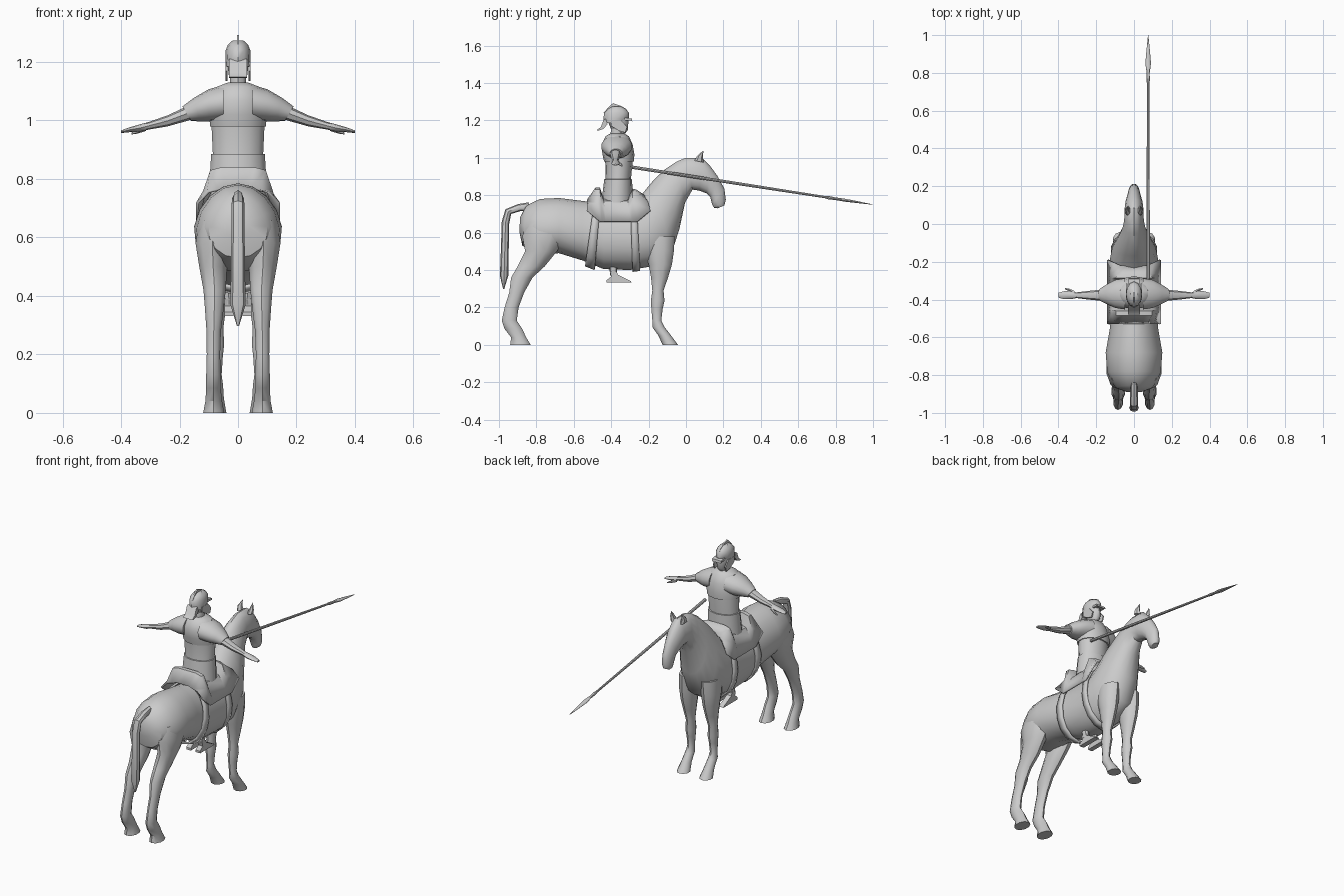
import bpy, bmesh, math
from mathutils import Vector as V

grey = bpy.data.materials.new("plain grey")
grey.diffuse_color = (0.6, 0.6, 0.6, 1)


def finish(name, bm, mirror=False, thick=0):
    bmesh.ops.recalc_face_normals(bm, faces=bm.faces)
    me = bpy.data.meshes.new(name)
    bm.to_mesh(me)
    bm.free()
    me.materials.append(grey)
    ob = bpy.data.objects.new(name, me)
    bpy.context.collection.objects.link(ob)
    if thick:
        ob.modifiers.new("thickness", 'SOLIDIFY').thickness = thick
    if mirror:
        ob.modifiers.new("mirror", 'MIRROR')
    bpy.ops.object.select_all(action='DESELECT')
    ob.select_set(True)
    bpy.context.view_layer.objects.active = ob
    bpy.ops.object.shade_smooth_by_angle(angle=math.radians(40))
    return ob


def loft(name, rings, n=12, side=(1, 0, 0), mirror=False, cap=True, thick=0, pinch=0.0):
    """Each ring is (one edge point, opposite edge point, half width along side)."""
    bm = bmesh.new()
    loops = []
    for a, b, w in rings:
        a, b = V(a), V(b)
        loop = []
        for i in range(n):
            t = math.tau * i / n
            loop.append(bm.verts.new((a + b) / 2 + (a - b) / 2 * math.cos(t)
                        + V(side) * w * math.sin(t) * (1 - pinch * math.cos(t))))
        loops.append(loop)
    for p, q in zip(loops, loops[1:]):
        for i in range(n):
            j = (i + 1) % n
            bm.faces.new((p[i], p[j], q[j], q[i]))
    if cap:
        bm.faces.new(loops[0])
        bm.faces.new(loops[-1])
    return finish(name, bm, mirror, thick)


def upright(name, rows, **kw):
    """Rows of (z, back y, front y, centre x, half width)."""
    return loft(name, [((x, y0, z), (x, y1, z), w) for z, y0, y1, x, w in rows], **kw)


def plate(name, outline, x, width, mirror=False):
    """Side outline in (y, z) extruded along x."""
    bm = bmesh.new()
    f = bm.faces.new([bm.verts.new((x - width / 2, y, z)) for y, z in outline])
    r = bmesh.ops.extrude_face_region(bm, geom=[f])
    for v in r['geom']:
        if isinstance(v, bmesh.types.BMVert):
            v.co.x += width
    return finish(name, bm, mirror)


# horse body, neck and head in one loft: top y, z, bottom y, z, half width
body = [(-.888, .68, -.89, .60, .04), (-.855, .745, -.875, .53, .10), (-.78, .78, -.79, .48, .142),
        (-.68, .785, -.68, .49, .15), (-.56, .77, -.55, .45, .128), (-.44, .755, -.44, .405, .125),
        (-.30, .76, -.30, .40, .13), (-.24, .80, -.18, .42, .132), (-.17, .885, -.08, .48, .115),
        (-.11, .94, -.035, .62, .085), (-.05, .98, -.005, .76, .062), (0, 1.0, .035, .83, .052),
        (.085, 1.0, .07, .825, .05), (.13, .955, .11, .81, .045), (.17, .90, .13, .79, .036),
        (.205, .835, .14, .75, .03), (.213, .775, .15, .733, .028), (.205, .745, .17, .73, .018)]
loft("horse_body", [((0, a, b), (0, c, d), w) for a, b, c, d, w in body], n=16, pinch=.12)

# ears
loft("horse_ears", [((.035, .045, .985), (.03, .095, .975), .016),
                    ((.04, .06, 1.01), (.036, .09, 1.0), .012),
                    ((.034, .091, 1.038), (.034, .093, 1.034), .001)], n=6, mirror=True)

# hind legs
upright("hind_legs", [(.66, -.85, -.62, .085, .05), (.58, -.875, -.64, .088, .06),
                      (.50, -.86, -.69, .085, .05), (.42, -.90, -.755, .08, .04),
                      (.36, -.935, -.82, .081, .034), (.28, -.945, -.865, .083, .026),
                      (.20, -.97, -.895, .084, .024), (.13, -.985, -.905, .084, .026),
                      (.085, -.97, -.875, .084, .026), (.04, -.935, -.855, .083, .03),
                      (0, -.94, -.83, .083, .038)], n=10, mirror=True)

# front legs
upright("front_legs", [(.58, -.22, -.06, .07, .05), (.50, -.215, -.065, .073, .05),
                       (.43, -.20, -.075, .073, .042), (.36, -.187, -.096, .073, .034),
                       (.29, -.18, -.12, .074, .025), (.235, -.188, -.115, .074, .028),
                       (.19, -.185, -.125, .074, .023), (.13, -.18, -.132, .075, .02),
                       (.095, -.18, -.115, .075, .025), (.05, -.148, -.08, .075, .028),
                       (0, -.125, -.043, .075, .037)], n=10, mirror=True)

# tail
loft("tail", [((0, -.84, .762), (0, -.845, .715), .016), ((0, -.90, .752), (0, -.885, .715), .02),
              ((0, -.965, .725), (0, -.935, .70), .022), ((0, -.985, .66), (0, -.945, .65), .022),
              ((0, -.99, .50), (0, -.948, .50), .024), ((0, -.995, .37), (0, -.95, .37), .026),
              ((0, -.978, .298), (0, -.972, .298), .004)], n=8)

# saddle: arched shell, stations of y, top z, top half width, lower edge y, lower edge z
bm = bmesh.new()
rows = []
for y, zt, wt, yl, zl in [(-.53, .775, .07, -.53, .72), (-.485, .84, .095, -.46, .66),
                          (-.46, .84, .095, -.45, .66), (-.44, .78, .09, -.43, .66),
                          (-.31, .78, .09, -.31, .66), (-.285, .835, .095, -.29, .66),
                          (-.265, .83, .09, -.26, .66), (-.22, .80, .07, -.19, .72)]:
    half = [(0, y, zt), (wt * .6, y, zt), (wt, y, zt - .01),
            ((wt + .143) / 2, (y + yl) / 2, (zt + zl) / 2 + .01), (.143, yl, zl)]
    rows.append([bm.verts.new((-p[0], p[1], p[2])) for p in half[:0:-1]]
                + [bm.verts.new(p) for p in half])
for p, q in zip(rows, rows[1:]):
    for i in range(len(p) - 1):
        bm.faces.new((p[i], p[i + 1], q[i + 1], q[i]))
finish("saddle", bm, thick=.01)

# girth straps
loft("rear_girth", [((0, -.49, .775), (0, -.54, .42), .141), ((0, -.455, .775), (0, -.49, .40), .141)],
     n=16, cap=False, thick=.012)
loft("front_girth", [((0, -.30, .775), (0, -.285, .39), .142), ((0, -.265, .78), (0, -.245, .395), .142)],
     n=16, cap=False, thick=.012)

# rider legs, mostly inside the horse, and feet
upright("rider_legs", [(.77, -.43, -.31, .045, .04), (.60, -.42, -.33, .04, .035),
                       (.45, -.415, -.365, .033, .02), (.37, -.405, -.37, .031, .016)], n=8, mirror=True)
plate("rider_feet", [(-.407, .39), (-.40, .365), (-.425, .345), (-.425, .332), (-.29, .332),
                     (-.295, .34), (-.365, .375), (-.37, .39)], .031, .03, True)

# rider torso, cuirass and neck
upright("rider_torso", [(.74, -.45, -.29, 0, .10), (.80, -.44, -.295, 0, .098), (.88, -.43, -.295, 0, .088),
                        (.985, -.432, -.285, 0, .093), (1.06, -.44, -.29, 0, .09)], n=14)
upright("tunic_hem", [(.765, -.452, -.285, 0, .102), (.885, -.437, -.288, 0, .094),
                      (.887, -.42, -.31, 0, .08)], n=14)
upright("cuirass", [(.98, -.438, -.278, 0, .098), (1.02, -.447, -.276, 0, .101),
                    (1.07, -.452, -.285, 0, .10), (1.115, -.43, -.305, 0, .075),
                    (1.13, -.405, -.33, 0, .035)], n=14)
upright("neck", [(1.10, -.405, -.335, 0, .03), (1.17, -.40, -.335, 0, .028)], n=10)

# shoulder guards
loft("shoulder_guards", [((.048, -.37, 1.122), (.05, -.37, 1.0), .084),
                         ((.10, -.37, 1.107), (.10, -.37, .996), .076),
                         ((.15, -.372, 1.078), (.13, -.372, .997), .055),
                         ((.19, -.374, 1.048), (.16, -.374, .998), .034)],
     n=14, side=(0, 1, 0), mirror=True)

# outstretched arms with hands and thumbs
arm = [(.12, 1.075, 1.015, .033), (.18, 1.046, .997, .029), (.24, 1.018, .98, .023), (.305, .995, .969, .015),
       (.335, .987, .962, .021), (.37, .977, .96, .021), (.40, .966, .957, .013)]
loft("arms", [((x, -.377, a), (x, -.377, b), w) for x, a, b, w in arm], n=8, side=(0, 1, 0), mirror=True)
loft("thumbs", [((.315, -.362, .982), (.315, -.362, .964), .009), ((.345, -.348, .97), (.345, -.348, .955), .008),
                ((.365, -.343, .958), (.365, -.343, .952), .004)], n=6, side=(0, 1, 0), mirror=True)

# head and helmet
upright("head", [(1.13, -.375, -.325, 0, .018), (1.15, -.40, -.31, 0, .031),
                 (1.20, -.42, -.308, 0, .037), (1.24, -.415, -.315, 0, .037)], n=12)
upright("helmet", [(1.185, -.437, -.335, 0, .042), (1.21, -.441, -.305, 0, .043), (1.24, -.438, -.305, 0, .042),
                   (1.26, -.42, -.32, 0, .034), (1.274, -.395, -.345, 0, .018)], n=12)
plate("helmet_crest", [(-.441, 1.24), (-.41, 1.275), (-.39, 1.292), (-.35, 1.278), (-.32, 1.262),
                       (-.31, 1.245), (-.37, 1.25)], 0, .008)
plate("cheek_guards", [(-.40, 1.20), (-.345, 1.20), (-.315, 1.165), (-.325, 1.135), (-.36, 1.145),
                       (-.40, 1.17)], .039, .007, True)
plate("neck_guard", [(-.43, 1.21), (-.442, 1.20), (-.455, 1.165), (-.478, 1.148), (-.468, 1.145),
                     (-.44, 1.155), (-.42, 1.18)], 0, .062)
plate("visor", [(-.33, 1.215), (-.29, 1.209), (-.287, 1.195), (-.295, 1.20), (-.33, 1.20)], 0, .06)


# lance with leaf-shaped head
def lance_ring(y, r, flat):
    z = .95 - (y + .29) * .2 / 1.29
    return ((.075, y, z + r), (.075, y, z - r), flat)


loft("lance", [lance_ring(y, r, f) for y, r, f in
               [(-.29, .009, .009), (.3, .008, .008), (.74, .006, .006), (.76, .009, .009), (.80, .007, .008),
                (.85, .008, .015), (.92, .005, .009), (1.0, .001, .001)]], n=8)
